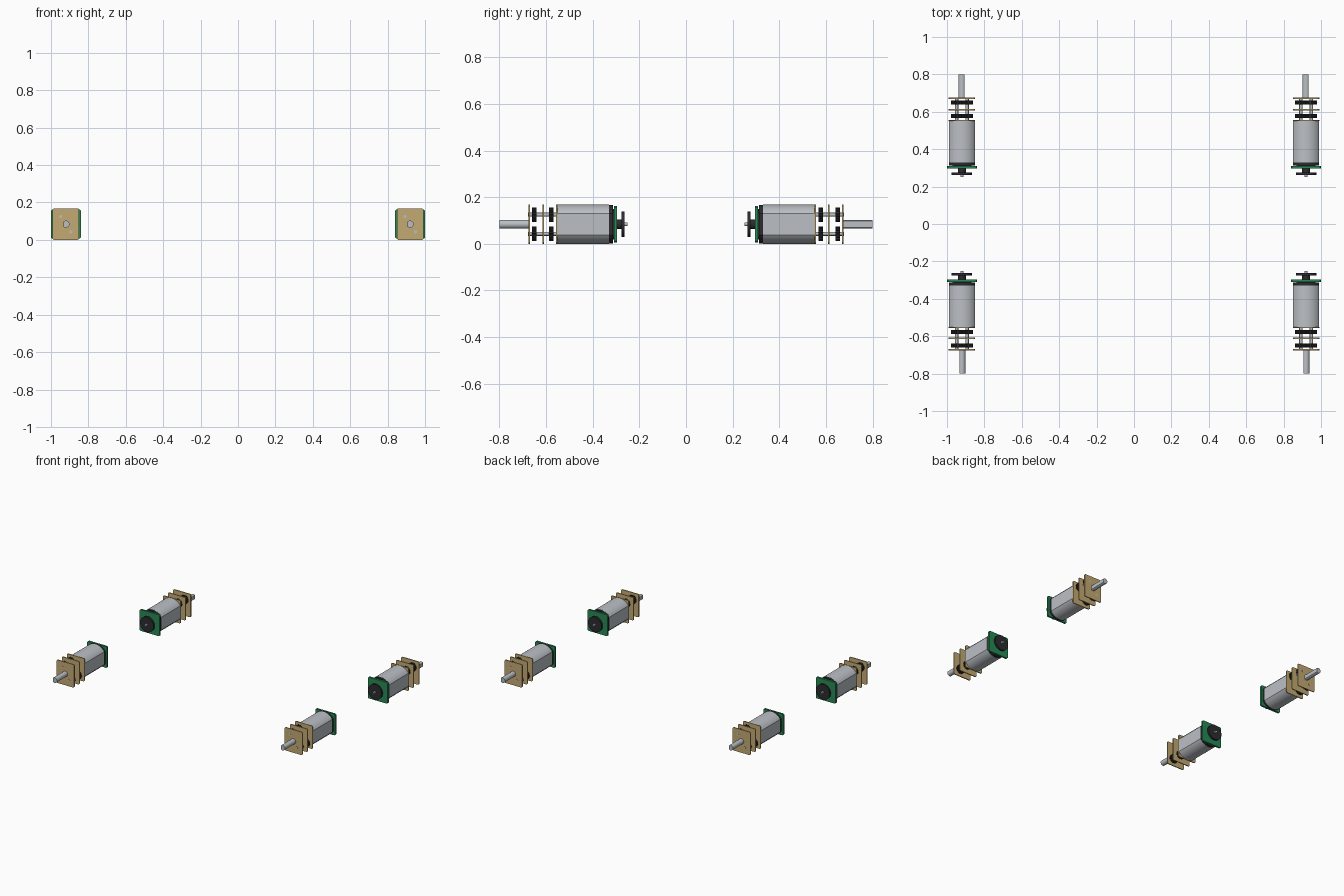
import bpy, bmesh, math
from mathutils import Matrix

if "Cube" in bpy.data.objects:
    bpy.data.objects.remove(bpy.data.objects["Cube"])

def material(name, rgb):
    m = bpy.data.materials.new(name)
    m.diffuse_color = (*rgb, 1)
    m.use_nodes = True
    m.node_tree.nodes["Principled BSDF"].inputs["Base Color"].default_value = m.diffuse_color
    return m

BRASS = material("brass", (0.55, 0.40, 0.17))
BLACK = material("black", (0.025, 0.025, 0.03))
GREEN = material("green", (0.02, 0.25, 0.09))
STEEL = material("steel", (0.50, 0.53, 0.56))

def arc(r, a0, a1, n):
    return [(r * math.cos(a0 + (a1 - a0) * i / n), r * math.sin(a0 + (a1 - a0) * i / n))
            for i in range(n + 1)]

def circle(r, n=32, cx=0, cz=0):
    return [(cx + x, cz + z) for x, z in arc(r, 0, math.tau, n)[:-1]]

def rect(w, h, c=0.006):
    x, z = w / 2, h / 2
    return [(x, z - c), (x - c, z), (c - x, z), (-x, z - c),
            (-x, c - z), (c - x, -z), (x - c, -z), (x, c - z)]

def flat_sided(r, half):
    # Round can with two flats on the x sides
    a = math.acos(half / r)
    return arc(r, a, math.pi - a, 20) + arc(r, math.pi + a, math.tau - a, 20)

def gear(r, teeth, cx, cz):
    pts = []
    for i in range(teeth):
        for f, rad in ((0, .85), (.3, .85), (.45, 1), (.8, 1)):
            a = math.tau * (i + f) / teeth
            pts.append((cx + r * rad * math.cos(a), cz + r * rad * math.sin(a)))
    return pts

parts = []
def part(name, profile, y0, y1, mat):
    """Extrude an x-z profile from y0 to y1; the origin is the motor axis."""
    bm = bmesh.new()
    f = bm.faces.new([bm.verts.new((x, y0, z)) for x, z in profile])
    r = bmesh.ops.extrude_face_region(bm, geom=[f])
    bmesh.ops.translate(bm, vec=(0, y1 - y0, 0),
                        verts=[v for v in r["geom"] if isinstance(v, bmesh.types.BMVert)])
    bmesh.ops.recalc_face_normals(bm, faces=bm.faces)
    for p in bm.faces:
        p.smooth = True
    for e in bm.edges:
        e.smooth = e.calc_face_angle(0) < math.radians(30)
    me = bpy.data.meshes.new(name)
    bm.to_mesh(me)
    bm.free()
    me.materials.append(mat)
    parts.append((name, me))

# Motor can and rear cap
part("motor_can", flat_sided(0.084, 0.07), 0.330, 0.550, STEEL)
part("end_cap", flat_sided(0.083, 0.069), 0.314, 0.330, BLACK)
# Encoder board, magnet and rear shaft
part("encoder_board", rect(0.16, 0.155), 0.296, 0.309, GREEN)
part("board_spacer", rect(0.10, 0.13), 0.309, 0.314, BLACK)
part("magnet_hub", circle(0.021), 0.276, 0.296, BLACK)
part("magnet_disc", circle(0.055), 0.263, 0.276, BLACK)
part("rear_shaft", circle(0.008, 16), 0.250, 0.263, STEEL)
# Gearbox plates
for tag, y in (("inner", 0.550), ("middle", 0.608), ("outer", 0.668)):
    part("gearbox_plate_" + tag, rect(0.142, 0.168), y, y + 0.007, BRASS)
# Gears and pins set diagonally
for tag, s in (("upper", 1), ("lower", -1)):
    cx, cz = 0.028 * s, 0.041 * s
    part("gear_pin_" + tag, circle(0.0085, 16, cx, cz), 0.552, 0.6765, STEEL)
    part("gear_inner_" + tag, gear(0.031, 16, cx, cz), 0.568, 0.588, BLACK)
    part("gear_outer_" + tag, gear(0.031, 16, cx, cz), 0.640, 0.660, BLACK)
# D-shaped output shaft
part("output_shaft", arc(0.019, math.radians(45), math.radians(315), 24), 0.668, 0.800, STEEL)

# Four motors: rear pair faces +y, front pair is turned half round
for side, x in (("left", -0.92), ("right", 0.92)):
    for end, turn in (("rear", 0), ("front", math.pi)):
        for name, me in parts:
            ob = bpy.data.objects.new(f"{end}_{side}_{name}", me)
            ob.matrix_world = Matrix.Translation((x, 0, 0.084)) @ Matrix.Rotation(turn, 4, 'Z')
            bpy.context.collection.objects.link(ob)
